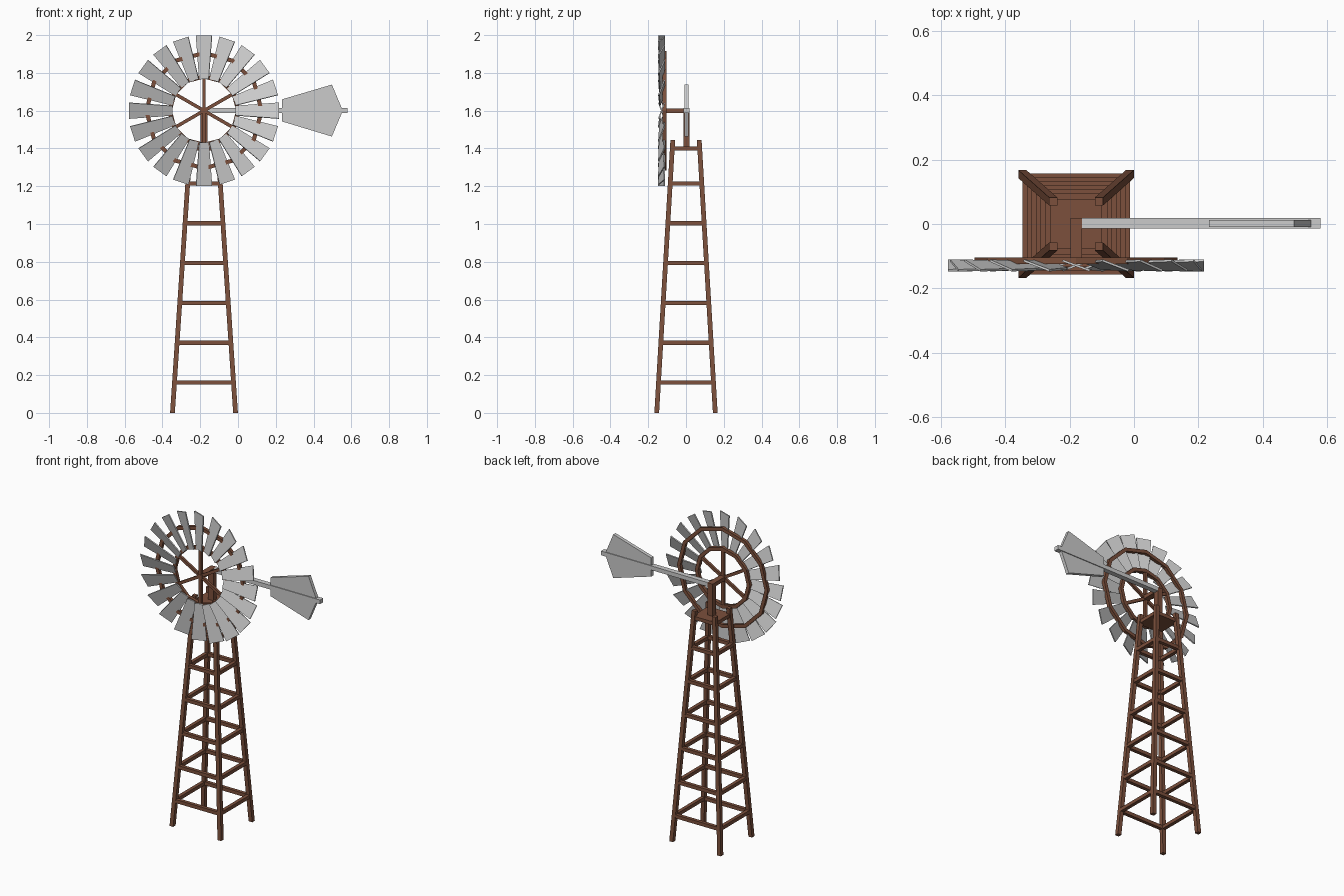
import bpy, bmesh
from math import sin, cos, pi, radians
from mathutils import Vector, Matrix

if "Cube" in bpy.data.objects:
    bpy.data.objects.remove(bpy.data.objects["Cube"])

CX, HUB_Z = -0.18, 1.6
rust = bpy.data.materials.new("rust_brown")
rust.diffuse_color = (0.20, 0.08, 0.045, 1)
rust.use_nodes = True
rust.node_tree.nodes["Principled BSDF"].inputs["Base Color"].default_value = rust.diffuse_color


def make(name, bm, mat=None):
    bmesh.ops.recalc_face_normals(bm, faces=bm.faces)
    me = bpy.data.meshes.new(name)
    bm.to_mesh(me)
    bm.free()
    ob = bpy.data.objects.new(name, me)
    bpy.context.collection.objects.link(ob)
    if mat:
        me.materials.append(mat)
    return ob


def prism(name, a, b, mat=None):
    """Solid between two matching polygons a and b."""
    bm = bmesh.new()
    va = [bm.verts.new(p) for p in a]
    vb = [bm.verts.new(p) for p in b]
    bm.faces.new(va)
    bm.faces.new(vb)
    n = len(va)
    for i in range(n):
        bm.faces.new((va[i], va[(i + 1) % n], vb[(i + 1) % n], vb[i]))
    return make(name, bm, mat)


def box(name, lo, hi, mat=None):
    bm = bmesh.new()
    lo, hi = Vector(lo), Vector(hi)
    m = Matrix.Translation((lo + hi) / 2) @ Matrix.Diagonal((*(hi - lo), 1))
    bmesh.ops.create_cube(bm, size=1, matrix=m)
    return make(name, bm, mat)


def square(x, y, z, s):
    return [(x + i * s / 2, y + j * s / 2, z)
            for i, j in ((-1, -1), (1, -1), (1, 1), (-1, 1))]


# Tapered tower legs
TOP, S = 1.445, 0.025
def half(z):
    t = z / TOP
    return 0.167 + (0.071 - 0.167) * t, 0.155 + (0.070 - 0.155) * t

for sx in (-1, 1):
    for sy in (-1, 1):
        (bx, by), (tx, ty) = half(0), half(TOP)
        prism("tower_leg", square(CX + sx * bx, sy * by, 0, S),
              square(CX + sx * tx, sy * ty, TOP, S), rust)

# Cross rungs on all four sides
R = 0.011
for i in range(6):
    z = 0.16 + i * 0.211
    hx, hy = half(z)
    for s in (-1, 1):
        box("rung_x", (CX - hx, s * hy - R, z - R), (CX + hx, s * hy + R, z + R), rust)
        box("rung_y", (CX + s * hx - R, -hy, z - R), (CX + s * hx + R, hy, z + R), rust)

# Platform, mast and axle
box("platform", (CX - 0.08, -0.078, 1.388), (CX + 0.08, 0.078, 1.41), rust)
box("mast", (CX - 0.018, -0.014, 1.40), (CX + 0.018, 0.018, 1.612), rust)
box("axle", (CX - 0.018, -0.125, 1.588), (CX + 0.018, 0.018, 1.612), rust)

# Tail boom and fin
box("tail_boom", (CX + 0.018, -0.014, 1.587), (0.58, 0.018, 1.613))
fin = [(0.233, 1.66), (0.497, 1.738), (0.555, 1.60), (0.497, 1.463), (0.233, 1.543)]
prism("tail_fin", [(x, -0.009, z) for x, z in fin], [(x, 0.013, z) for x, z in fin])


# Twelve-sided wheel rings with square section
def ring(name, r, n=12, w=0.022, y0=-0.124, y1=-0.104):
    bm = bmesh.new()
    loops = []
    for i in range(n):
        a = 2 * pi * i / n
        loops.append([bm.verts.new((CX + q * cos(a), y, HUB_Z + q * sin(a)))
                      for q, y in ((r - w, y0), (r, y0), (r, y1), (r - w, y1))])
    for i in range(n):
        p, q = loops[i], loops[(i + 1) % n]
        for k in range(4):
            bm.faces.new((p[k], p[(k + 1) % 4], q[(k + 1) % 4], q[k]))
    make(name, bm, rust)

ring("outer_ring", 0.316)
ring("inner_ring", 0.192)


def spin(ob, angle):
    ob.matrix_world = (Matrix.Translation((CX, 0, HUB_Z))
                       @ Matrix.Rotation(-angle, 4, 'Y'))

# Six spokes
for i in range(6):
    spin(box("spoke", (0, -0.122, -0.009), (0.18, -0.106, 0.009), rust),
         radians(30 + 60 * i))

# Twenty pitched blades
PITCH = radians(20)
def blade_end(r, w):
    pts = []
    for u, v in ((-w, -0.0035), (w, -0.0035), (w, 0.0035), (-w, 0.0035)):
        pts.append((r, -0.129 + u * sin(PITCH) + v * cos(PITCH),
                    u * cos(PITCH) - v * sin(PITCH)))
    return pts

for i in range(20):
    spin(prism("blade", blade_end(0.168, 0.027), blade_end(0.398, 0.045)),
         radians(18 * i))
